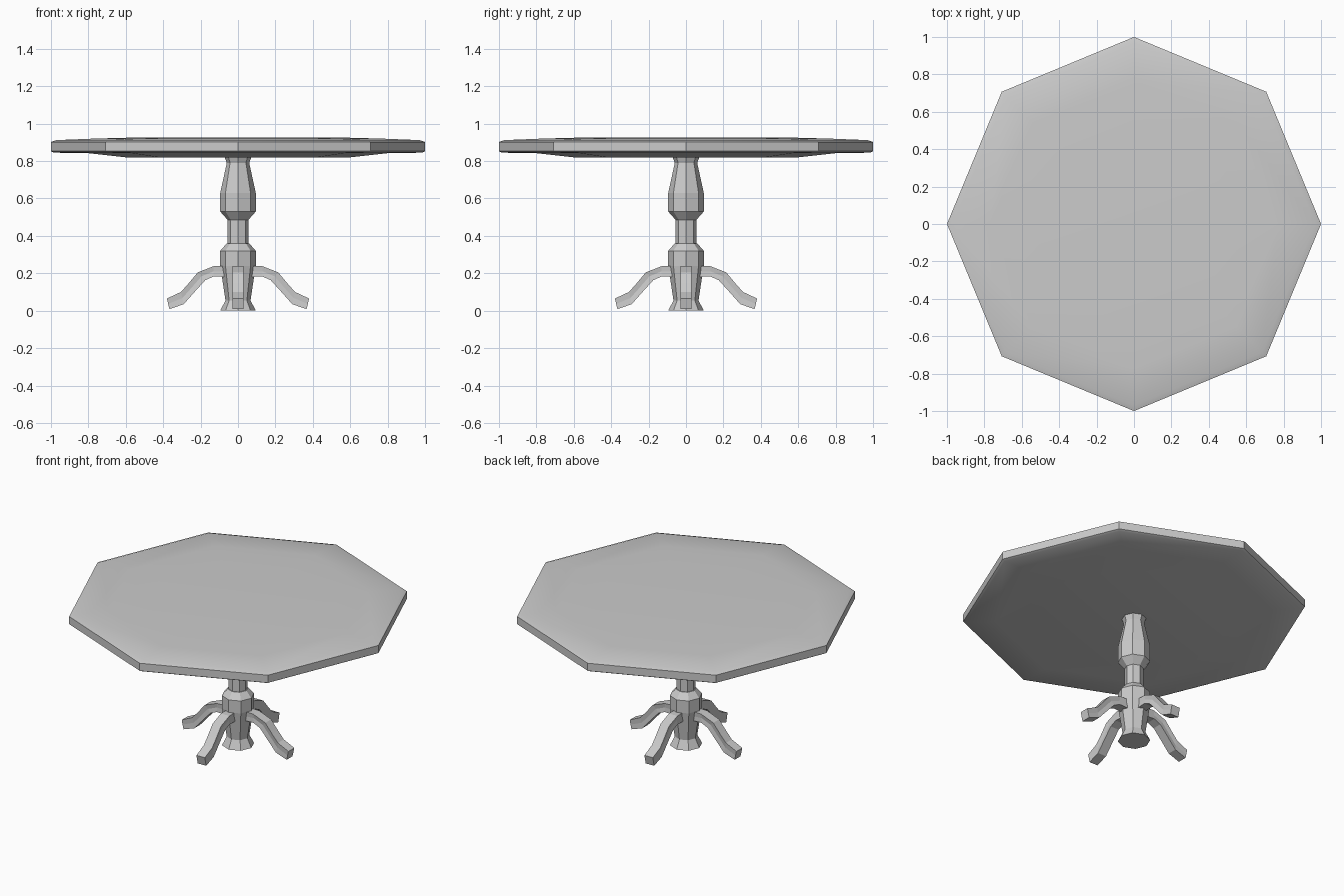
import bpy, bmesh, math

if "Cube" in bpy.data.objects:
    bpy.data.objects.remove(bpy.data.objects["Cube"])


def make_object(name, rings, smooth=False):
    """Skin a list of equal-length point loops into a closed mesh."""
    bm = bmesh.new()
    loops = [[bm.verts.new(p) for p in ring] for ring in rings]
    for a, b in zip(loops, loops[1:]):
        n = len(a)
        for i in range(n):
            j = (i + 1) % n
            bm.faces.new((a[i], a[j], b[j], b[i]))
    bm.faces.new(loops[0][::-1])
    bm.faces.new(loops[-1])
    bmesh.ops.recalc_face_normals(bm, faces=bm.faces)
    mesh = bpy.data.meshes.new(name)
    bm.to_mesh(mesh)
    bm.free()
    obj = bpy.data.objects.new(name, mesh)
    bpy.context.collection.objects.link(obj)
    if smooth:
        bpy.context.view_layer.objects.active = obj
        obj.select_set(True)
        bpy.ops.object.shade_smooth_by_angle(angle=math.radians(30))
        obj.select_set(False)
    return obj


def octagon(r, z):
    return [(r * math.cos(i * math.pi / 4), r * math.sin(i * math.pi / 4), z)
            for i in range(8)]


# Tabletop: thin octagon, very slightly domed above and below
top_profile = [(0.60, 0.82), (0.80, 0.842), (0.985, 0.845), (1.0, 0.853),
               (1.0, 0.902), (0.97, 0.912), (0.77, 0.92), (0.55, 0.926)]
make_object("tabletop", [octagon(r, z) for r, z in top_profile], smooth=True)

# Turned eight-sided pedestal
post_profile = [(0.095, 0.0), (0.067, 0.055), (0.095, 0.24), (0.095, 0.32),
                (0.06, 0.36), (0.055, 0.36), (0.055, 0.485), (0.095, 0.53),
                (0.095, 0.63), (0.06, 0.79), (0.075, 0.83)]
make_object("pedestal", [octagon(r, z) for r, z in post_profile])

# Curved legs: (upper edge, lower edge) stations, with shallow side grooves
stations = [((0.05, 0.24), (0.05, 0.18)), ((0.13, 0.238), (0.13, 0.183)),
            ((0.215, 0.205), (0.175, 0.163)), ((0.265, 0.145), (0.225, 0.108)),
            ((0.305, 0.10), (0.29, 0.035)), ((0.38, 0.065), (0.367, 0.008))]
W = 0.03
for k, side in enumerate(("right", "back", "left", "front")):
    c, s = round(math.cos(k * math.pi / 2)), round(math.sin(k * math.pi / 2))
    rings = []
    for n, ((ux, uz), (lx, lz)) in enumerate(stations):
        mid = W if n in (0, 5) else W * 0.85
        mx, mz = (ux + lx) / 2, (uz + lz) / 2
        section = [(ux, -W, uz), (ux, W, uz), (mx, mid, mz),
                   (lx, W, lz), (lx, -W, lz), (mx, -mid, mz)]
        rings.append([(c * x - s * y, s * x + c * y, z) for x, y, z in section])
    make_object(side + "_leg", rings)
